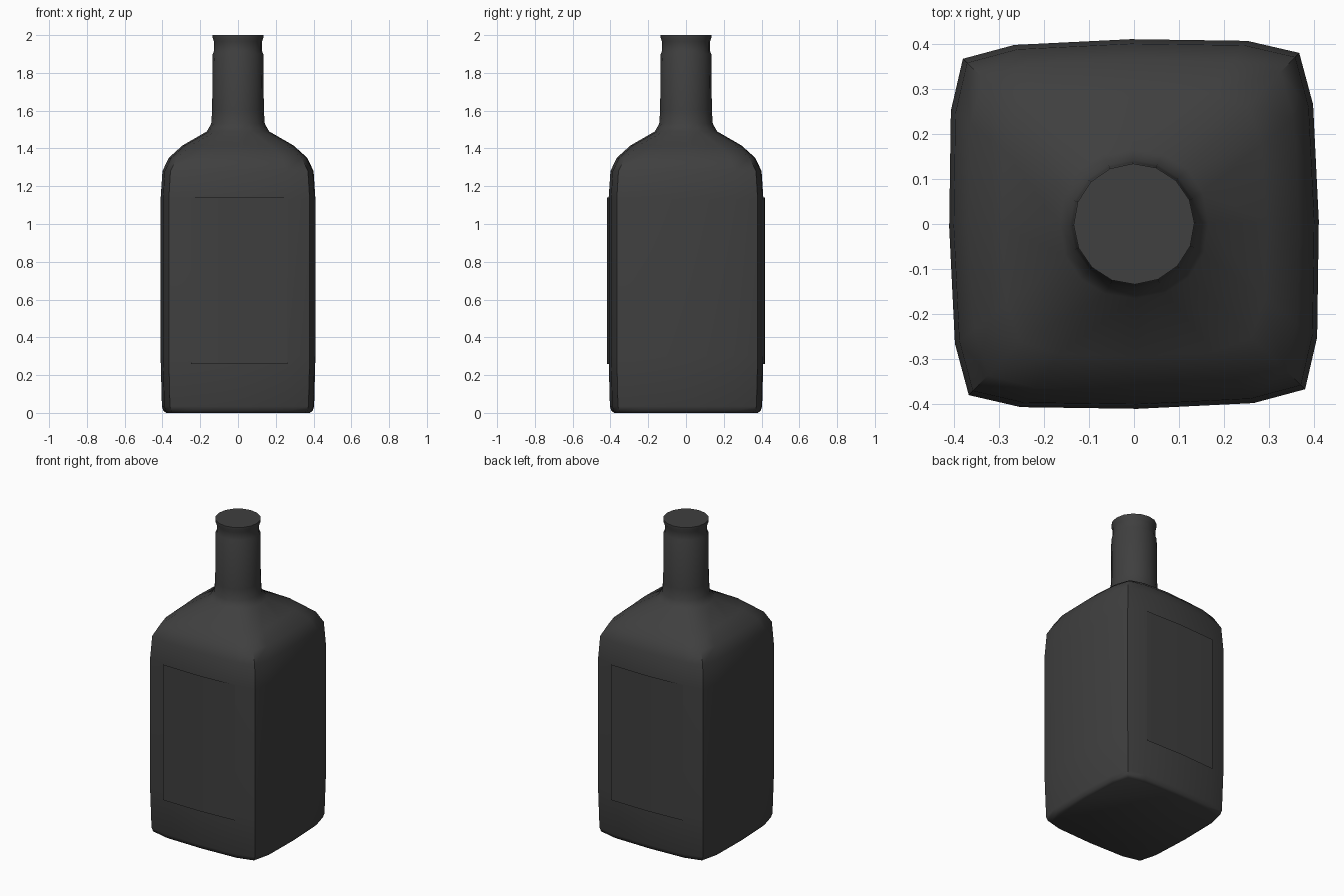
import bpy, bmesh, math
from mathutils import Matrix, Vector

if "Cube" in bpy.data.objects:
    bpy.data.objects.remove(bpy.data.objects["Cube"])

TURN = Matrix.Rotation(math.radians(1.0), 4, 'Z')
GLASS = bpy.data.materials.new("dark_glass")
GLASS.diffuse_color = (0.05, 0.05, 0.05, 1)
GLASS.use_nodes = True
GLASS.node_tree.nodes["Principled BSDF"].inputs["Base Color"].default_value = GLASS.diffuse_color


def finish(name, bm):
    bmesh.ops.transform(bm, matrix=TURN, verts=bm.verts)
    mesh = bpy.data.meshes.new(name)
    bm.to_mesh(mesh)
    bm.free()
    ob = bpy.data.objects.new(name, mesh)
    bpy.context.collection.objects.link(ob)
    mesh.materials.append(GLASS)
    bpy.ops.object.select_all(action='DESELECT')
    ob.select_set(True)
    bpy.context.view_layer.objects.active = ob
    bpy.ops.object.shade_smooth_by_angle(angle=math.radians(40))
    return ob


# Unit cross-sections: bulged square and circle, 16 points each
quarter = [(1, 0), (0.98, 0.63), (0.91, 0.91), (0.63, 0.98)]
square = [Matrix.Rotation(k * math.pi / 2, 2) @ Vector(p) for k in range(4) for p in quarter]
circle = [Vector((math.cos(i * math.pi / 8), math.sin(i * math.pi / 8))) for i in range(16)]

# Bottle: height, half width, roundness
profile = [(0, 0.38, 0), (0.01, 0.395, 0), (0.035, 0.403, 0), (0.3, 0.41, 0),
           (1.13, 0.41, 0), (1.28, 0.40, 0), (1.35, 0.367, 0.05), (1.415, 0.295, 0.2),
           (1.49, 0.165, 0.9), (1.53, 0.142, 1), (1.6, 0.137, 1), (1.9, 0.134, 1),
           (1.915, 0.127, 1), (1.965, 0.127, 1), (1.985, 0.134, 1), (2.0, 0.134, 1)]
bm = bmesh.new()
rings = []
for z, r, t in profile:
    rings.append([bm.verts.new((*(s.lerp(c, t) * r), z)) for s, c in zip(square, circle)])
for a, b in zip(rings, rings[1:]):
    for i in range(16):
        j = (i + 1) % 16
        bm.faces.new((a[i], a[j], b[j], b[i]))
bm.faces.new(rings[0][::-1])
bm.faces.new(rings[-1])
finish("bottle", bm)

# Front and back labels, thin sheets following the bulge
for name, side in (("front_label", -1), ("back_label", 1)):
    bm = bmesh.new()
    cols = [[bm.verts.new((x * -side, y * side, z)) for z in (0.26, 1.14)]
            for x, y in ((-0.255, 0.409), (0, 0.418), (0.255, 0.409))]
    for a, b in zip(cols, cols[1:]):
        bm.faces.new((a[0], b[0], b[1], a[1]))
    finish(name, bm)
